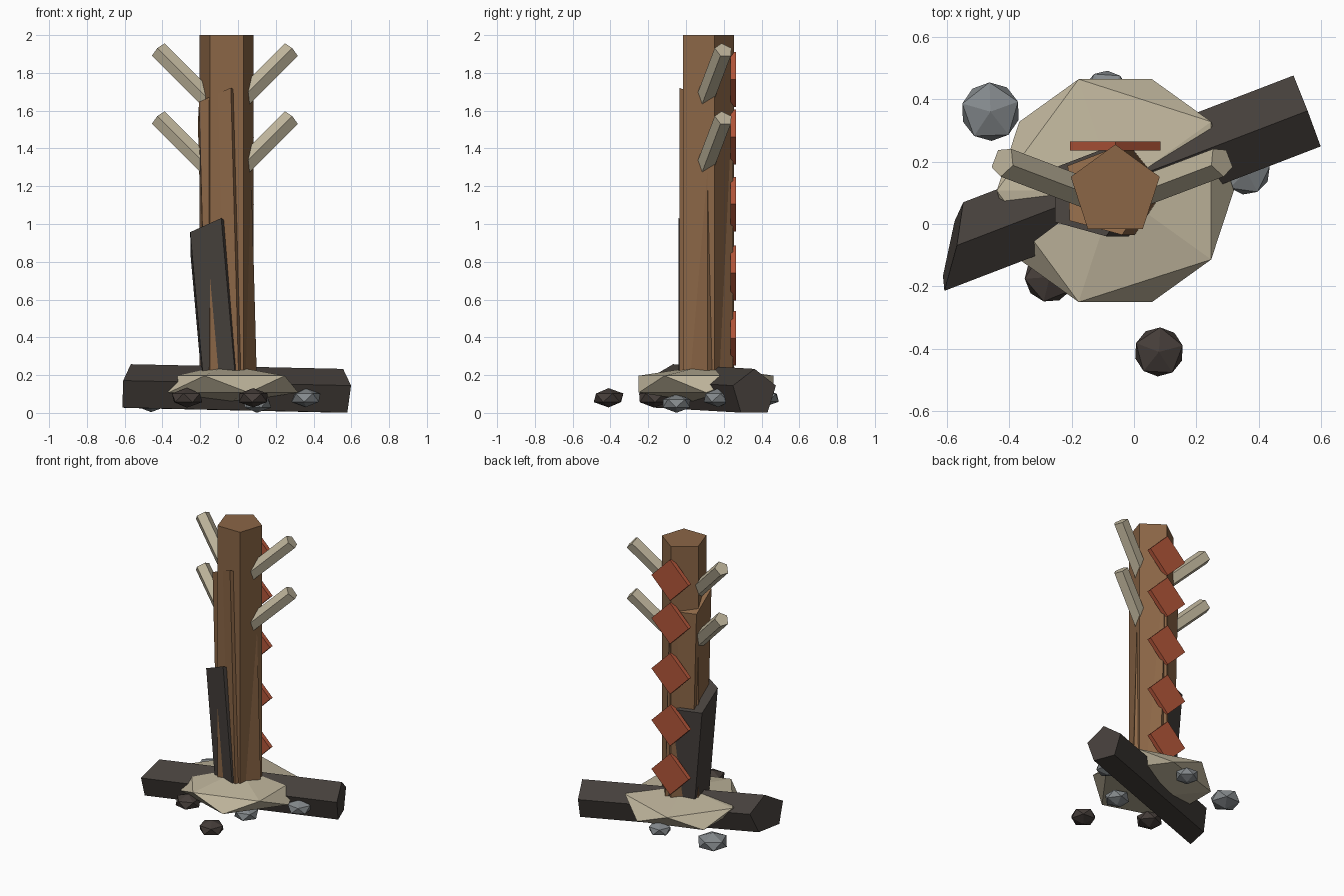
import bpy, bmesh
from math import sin, cos, pi, radians
from mathutils import Vector, Matrix

cube = bpy.data.objects.get("Cube")
if cube:
    bpy.data.objects.remove(cube)


def material(name, hex_colour):
    # Convert an sRGB hex colour to linear values
    srgb = [int(hex_colour[i:i + 2], 16) / 255 for i in (0, 2, 4)]
    rgba = [c / 12.92 if c < 0.04 else ((c + 0.055) / 1.055) ** 2.4 for c in srgb] + [1]
    mat = bpy.data.materials.new(name)
    mat.use_nodes = True
    mat.diffuse_color = rgba
    mat.node_tree.nodes["Principled BSDF"].inputs["Base Color"].default_value = rgba
    return mat


BROWN = material("brown wood", "8B6646")
CHAR = material("charred wood", "453F3B")
BONE = material("pale bone", "BFB59C")
RED = material("rust red", "B4563A")
GREY = material("grey stone", "84898C")
DARK = material("dark stone", "453D39")


def finish(name, bm, mat):
    bmesh.ops.recalc_face_normals(bm, faces=bm.faces)
    mesh = bpy.data.meshes.new(name)
    bm.to_mesh(mesh)
    bm.free()
    mesh.materials.append(mat)
    obj = bpy.data.objects.new(name, mesh)
    bpy.context.collection.objects.link(obj)
    return obj


def beam(name, start, end, r, mat, side=None, twist=0, cut=(0, 0)):
    """Five-sided beam; cut gives the slope of the far end across the beam."""
    start, end = Vector(start), Vector(end)
    axis = (end - start).normalized()
    u = Vector(side) if side else Vector((0, 0, 1)).cross(axis).normalized()
    v = axis.cross(u)
    bm = bmesh.new()
    near, far = [], []
    for i in range(5):
        a = radians(90 + twist) + i * 2 * pi / 5
        x, y = r * cos(a), r * sin(a)
        offset = u * x + v * y
        near.append(bm.verts.new(start + offset))
        far.append(bm.verts.new(end + offset + axis * (cut[0] * x + cut[1] * y)))
    bm.faces.new(near)
    bm.faces.new(far)
    for i in range(5):
        j = (i + 1) % 5
        bm.faces.new((near[i], near[j], far[j], far[i]))
    return finish(name, bm, mat)


def stone(name, centre, size, turn, mat):
    """Flattened twenty-sided stone."""
    bm = bmesh.new()
    m = (Matrix.Translation(centre) @ Matrix.Diagonal((*size, 1))
         @ Matrix.Rotation(radians(turn), 4, "Z"))
    bmesh.ops.create_icosphere(bm, subdivisions=1, radius=1, matrix=m)
    return finish(name, bm, mat)


# Upright posts: tall trunk with two leaning, chopped companions
X = (1, 0, 0)
CHOP = (0.27, -0.62)
beam("trunk", (-0.06, 0.105, 0.1), (-0.06, 0.105, 2), 0.15, BROWN, X)
beam("leaning_post", (-0.048, 0.105, 0.1), (-0.089, 0.105, 1.62), 0.15, BROWN, X, -15, CHOP)
beam("charred_post", (-0.06, 0.1, 0.1), (-0.134, 0.1, 0.93), 0.15, CHAR, X, -15, CHOP)

# Fallen log across the base
beam("charred_log", (0.554, 0.362, 0.105), (-0.582, -0.074, 0.13), 0.128, CHAR,
     cut=(0.65, -0.1))

# Paired bone branches
for level, z in (("lower", 1.27), ("upper", 1.63)):
    for label, s in (("left", 1), ("right", -1)):
        beam(f"{level}_{label}_branch", (-0.07 + s * 0.06, 0.09, z),
             (-0.07 + s * 0.35, 0.2, z + 0.29), 0.05, BONE)

# Diamond plates down the back
for i, z in enumerate((0.395, 0.74, 1.105, 1.46, 1.765)):
    bm = bmesh.new()
    m = (Matrix.Translation((-0.06, 0.25, z)) @ Matrix.Rotation(pi / 4, 4, "Y")
         @ Matrix.Diagonal((0.205, 0.03, 0.205, 1)))
    bmesh.ops.create_cube(bm, size=1, matrix=m)
    finish(f"back_plate_{i + 1}", bm, RED)

# Base slab and scattered stones
stone("base_slab", (-0.06, 0.107, 0.152), (0.425, 0.42, 0.1), 180, BONE)
stones = (
    ((-0.46, 0.36, 0.065), 0.105, 20, GREY),
    ((-0.09, 0.42, 0.08), 0.08, 50, GREY),
    ((0.36, 0.17, 0.08), 0.085, 10, GREY),
    ((0.1, -0.05, 0.05), 0.085, 35, GREY),
    ((0.08, -0.41, 0.08), 0.088, 15, DARK),
    ((-0.27, -0.17, 0.08), 0.09, 40, DARK),
)
for i, (centre, r, turn, mat) in enumerate(stones):
    stone(f"stone_{i + 1}", centre, (r, r, r * 0.58), turn, mat)
